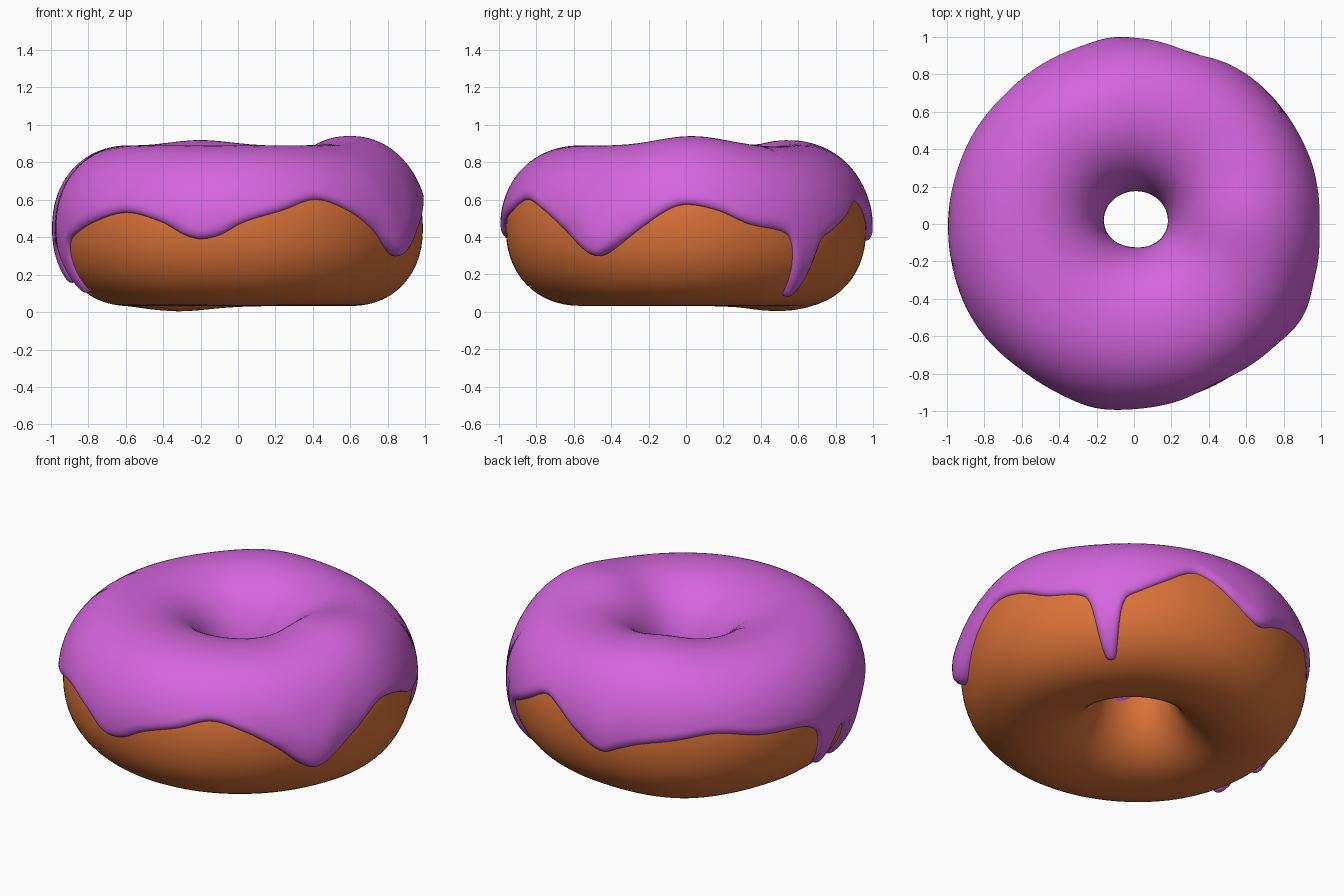
import bpy, bmesh
from math import sin, cos, pi, radians, hypot, asin, exp, copysign, sqrt

if "Cube" in bpy.data.objects:
    bpy.data.objects.remove(bpy.data.objects["Cube"])

ZC, B, P = 0.447, 0.415, 0.92      # section centre height, half height, roundness


def gauss(az, centre, width):
    d = (az - centre + 180) % 360 - 180
    return exp(-(d / width) ** 2)


def power(v):
    return copysign(abs(v) ** P, v)


def surface(az, t, off=0.0):
    """Point on the lumpy ring: az around (degrees), t around the section."""
    a = radians(az)
    outer = 0.963 + 0.024 * gauss(az, 2, 22) + 0.012 * gauss(az, 45, 25) + 0.012 * gauss(az, 215, 25)
    inner = 0.187 + 0.01 * cos(a) + 0.025 * sin(a) + 0.01 * cos(2 * a)
    r = (outer + inner) / 2 + (outer - inner) / 2 * power(cos(t)) + off * cos(t)
    z = ZC + B * power(sin(t)) + off * sin(t)
    if t > 0:                                   # swellings on top
        k = max(0, sin(t)) ** 2
        z += k * (0.05 * gauss(az, 3, 24) + 0.028 * gauss(az, 110, 22) - 0.006 * gauss(az, 50, 25))
    z -= max(0, -sin(t)) ** 2 * 0.028 * gauss(az, 123, 25)
    return (r * cos(a), r * sin(a), z)


def make_object(name, grid, close_section, color):
    bm = bmesh.new()
    rows = [[bm.verts.new(p) for p in col] for col in grid]
    n, m = len(rows), len(rows[0])
    for i in range(n):
        for j in range(m if close_section else m - 1):
            k, l = (i + 1) % n, (j + 1) % m
            bm.faces.new((rows[i][j], rows[k][j], rows[k][l], rows[i][l]))
    bmesh.ops.recalc_face_normals(bm, faces=bm.faces)
    me = bpy.data.meshes.new(name)
    bm.to_mesh(me)
    bm.free()
    for f in me.polygons:
        f.use_smooth = True
    mat = bpy.data.materials.new(name + "_colour")
    mat.diffuse_color = color
    mat.use_nodes = True
    mat.node_tree.nodes["Principled BSDF"].inputs["Base Color"].default_value = mat.diffuse_color
    me.materials.append(mat)
    ob = bpy.data.objects.new(name, me)
    bpy.context.collection.objects.link(ob)
    return ob


# Dough ring
dough = [[surface(i * 3, -pi + 2 * pi * j / 56) for j in range(56)] for i in range(120)]
make_object("dough", dough, True, (0.70, 0.17, 0.04, 1))

# Wavy lower edge of the icing: (azimuth, height)
EDGE = [(0, .57), (10, .54), (20, .47), (30, .44), (41, .41), (50, .42), (60, .50), (70, .59),
        (77, .56), (86, .46), (92, .40), (97, .38), (103, .42), (110, .46), (120, .49),
        (135, .53), (150, .49), (166, .47), (174, .43), (182, .39), (190, .37), (198, .37),
        (206, .41), (218, .48), (232, .53), (245, .48), (253, .41), (258, .39), (264, .41),
        (272, .48), (284, .54), (296, .60), (308, .54), (318, .44), (326, .33), (331, .30),
        (336, .33), (346, .45), (354, .54)]
# Long thin runs: (azimuth, lowest height)
DRIPS = [(41, .09), (180, .16), (196, .11)]


def edge_height(az):
    n = len(EDGE)
    i = max(k for k in range(n) if EDGE[k][0] <= az)
    pts = []
    for k in range(i - 1, i + 3):
        x, z = EDGE[k % n]
        pts.append((x + 360 * (k // n), z))
    (x0, a), (x1, b), (x2, c), (x3, d) = pts
    u, h = (az - x1) / (x2 - x1), x2 - x1
    m1, m2 = (c - a) / (x2 - x0) * h, (d - b) / (x3 - x1) * h
    z = ((2*u**3 - 3*u*u + 1) * b + (u**3 - 2*u*u + u) * m1
         + (3*u*u - 2*u**3) * c + (u**3 - u*u) * m2)
    for centre, low in DRIPS:
        w = abs((az - centre + 180) % 360 - 180) / 4.0
        z += (low - z) / (1 + w ** 5)
    return z


def height_to_t(z):
    v = (z - ZC) / B
    return asin(copysign(min(1, abs(v) ** (1 / P)), v))


# Icing: thickness rounds off with distance from the edge
N, M, WIDTH = 480, 54, 0.045
STEP, ARC = 2 * pi * 0.93 / N, 0.41
azs = [i * 360 / N for i in range(N)]
ends = [height_to_t(edge_height(a)) for a in azs]


def edge_distance(i, t):
    best = 1.0
    for k in range(-6, 6):
        x0, y0 = k * STEP, (ends[(i + k) % N] - t) * ARC
        dx, dy = STEP, (ends[(i + k + 1) % N] - t) * ARC - y0
        u = max(0, min(1, -(x0 * dx + y0 * dy) / (dx * dx + dy * dy)))
        best = min(best, hypot(x0 + u * dx, y0 + u * dy))
    return best


icing = []
for i, az in enumerate(azs):
    inner_t = pi + 0.12 + 0.08 * sin(radians(az * 3))
    bulge = 0.035 * gauss(az, 331, 9) + 0.012 * (gauss(az, 97, 7) + gauss(az, 258, 8))
    col = []
    for j in range(M):
        s = 1 - (1 - j / (M - 1)) ** 1.6
        t = inner_t + (ends[i] - inner_t) * s
        d = edge_distance(i, t) if t < 1.6 else 1.0
        d = min(d, (inner_t - t) * ARC)
        q = max(0, 1 - d / WIDTH)
        thick = 0.031 + bulge * exp(-((t - ends[i] - 0.2) / 0.35) ** 2)
        col.append(surface(az, t, thick * sqrt(1 - q * q) - 0.003))
    icing.append(col)
make_object("icing", icing, False, (0.66, 0.13, 0.73, 1))
